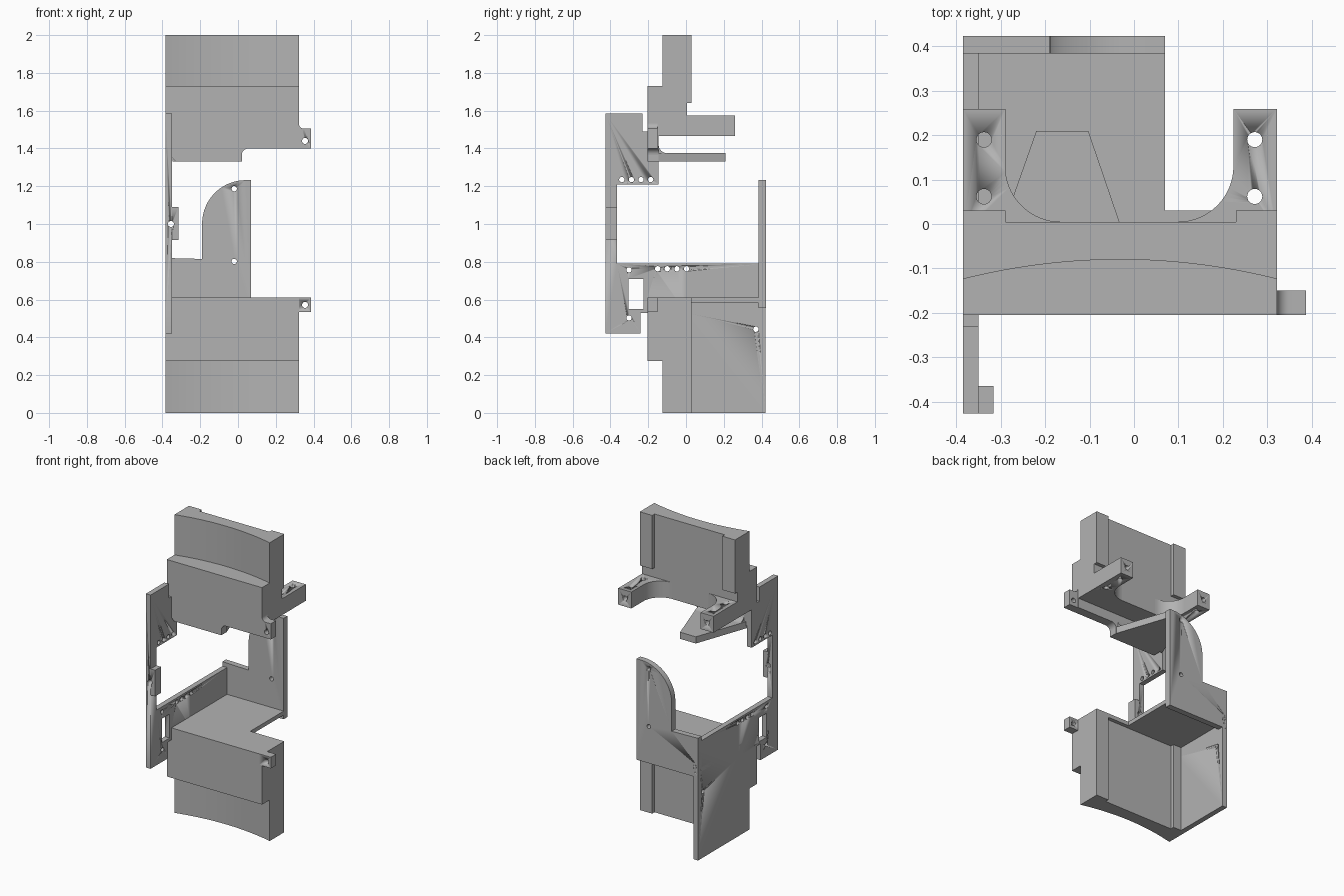
import bpy, bmesh, math
from mathutils import Vector

cube = bpy.data.objects.get("Cube")
if cube:
    bpy.data.objects.remove(cube, do_unlink=True)

grey = bpy.data.materials.new("plain grey")
grey.use_nodes = True
grey.diffuse_color = (0.45, 0.45, 0.45, 1)
grey.node_tree.nodes["Principled BSDF"].inputs["Base Color"].default_value = (0.45, 0.45, 0.45, 1)


def place(axis, a, b, depth):
    return Vector({"x": (depth, a, b), "y": (a, depth, b), "z": (a, b, depth)}[axis])


def prism(name, axis, outline, lo, hi):
    """Extrude a 2D outline along an axis."""
    bm = bmesh.new()
    face = bm.faces.new([bm.verts.new(place(axis, a, b, lo)) for a, b in outline])
    grown = bmesh.ops.extrude_face_region(bm, geom=[face])["geom"]
    shift = place(axis, 0, 0, hi - lo)
    bmesh.ops.translate(bm, vec=shift, verts=[v for v in grown if isinstance(v, bmesh.types.BMVert)])
    bmesh.ops.recalc_face_normals(bm, faces=bm.faces)
    mesh = bpy.data.meshes.new(name)
    bm.to_mesh(mesh)
    bm.free()
    mesh.materials.append(grey)
    ob = bpy.data.objects.new(name, mesh)
    bpy.context.collection.objects.link(ob)
    activate(ob)
    bpy.ops.object.shade_smooth_by_angle(angle=math.radians(30))
    return ob


def activate(ob):
    bpy.ops.object.select_all(action="DESELECT")
    ob.select_set(True)
    bpy.context.view_layer.objects.active = ob


def rect(a0, a1, b0, b1):
    return [(a0, b0), (a1, b0), (a1, b1), (a0, b1)]


def arc(ca, cb, r, start, end, steps=16):
    angles = [math.radians(start + (end - start) * i / steps) for i in range(steps + 1)]
    return [(ca + r * math.cos(t), cb + r * math.sin(t)) for t in angles]


def cut(ob, axis, outline, lo, hi):
    cutter = prism("cutter", axis, outline, lo, hi)
    cutter.hide_render = True
    mod = ob.modifiers.new("cut", "BOOLEAN")
    mod.operation, mod.solver, mod.object = "DIFFERENCE", "EXACT", cutter
    activate(ob)
    bpy.ops.object.modifier_apply(modifier=mod.name)
    bpy.data.objects.remove(cutter, do_unlink=True)


def drill(ob, axis, spots, r, lo, hi):
    for a, b in spots:
        cut(ob, axis, arc(a, b, r, 0, 345, 23), lo, hi)


L, R = -0.385, 0.322      # outer faces of the blocks
FRONT, BACK = -0.205, 0.005
MID, HALF = (L + R) / 2, (R - L) / 2

# Concave front plan shared by both blocks
hollow = [(MID + HALF * t / 12, -0.08 - 0.044 * (t / 12) ** 2) for t in range(-12, 13)]
hollow += [(R, BACK), (L, BACK)]

# Upper block
prism("upper_block_top", "z", hollow, 1.73, 2.0)
prism("upper_block_body", "z", rect(L, R, FRONT, BACK), 1.465, 1.73)
flange = [(-0.33, 1.33), (0.02, 1.33), (0.02, 1.365)]
flange += arc(0.055, 1.365, 0.035, 180, 90, 8)
flange += [(R, 1.40), (R, 1.48), (L, 1.48), (L, 1.44), (-0.35, 1.44), (-0.35, 1.35)]
prism("upper_front_flange", "y", flange, FRONT, -0.145)

# Lower block
prism("lower_block_base", "z", hollow, 0, 0.275)
prism("lower_block_body", "z", rect(L, R, FRONT, BACK), 0.275, 0.61)

# Back posts at both ends of each block
for side, x0, x1 in (("right", L, -0.29), ("left", 0.23, R)):
    prism("upper_post_" + side, "z", rect(x0, x1, -0.05, 0.03), 1.64, 2.0)
    prism("lower_post_" + side, "z", rect(x0, x1, -0.05, 0.03), 0, 0.6)

# Rear arms with curved roots
r = 0.125
for side, outer, inner, s in (("right", L, -0.29, 1), ("left", R, 0.224, -1)):
    root = arc(inner + s * r, BACK + r, r, 180 if s > 0 else 0, 270 if s > 0 else -90)
    plan = [(outer, -0.02), (outer, 0.259), (inner, 0.259)] + root + [(inner + s * r, -0.02)]
    arm = prism("rear_arm_" + side, "z", plan, 1.465, 1.575)
    middle = -0.338 if s > 0 else 0.272
    drill(arm, "z", [(middle, 0.062), (middle, 0.19)], 0.017, 1.4, 1.6)
    drill(arm, "y", [(middle, 1.52)], 0.016, 0.215, 0.3)

# Tapered tongue below the upper block, with a curved root
prism("tongue", "z", [(-0.347, -0.15), (0.02, -0.15), (-0.103, 0.21), (-0.22, 0.21)], 1.33, 1.375)
root = [(-0.15, 1.37), (-0.15, 1.42)] + arc(-0.1, 1.42, 0.045, 180, 270, 8) + [(-0.1, 1.37)]
prism("tongue_root", "x", root, -0.33, 0.005)

# Side lugs
for name, z0, z1, hole in (("upper", 1.40, 1.505, 1.44), ("lower", 0.535, 0.61, 0.572)):
    if name == "upper":
        shape = [(0.3, z0), (0.387, z0), (0.387, z1)] + [(0.35, z1)]
        shape += arc(0.35, z1 + 0.028, 0.028, 270, 180, 8) + [(0.3, z1 + 0.028)]
    else:
        shape = rect(0.3, 0.387, z0, z1)
    lug = prism(name + "_lug", "y", shape, FRONT, -0.15)
    drill(lug, "y", [(0.355, hole)], 0.016, -0.3, 0)

# Tall side plate, which also walls the lower bay
outline = [(-0.427, 0.42), (-0.24, 0.42), (-0.24, 0.53), (0, 0.53), (0, 0), (0.422, 0),
           (0.422, 0.79), (-0.365, 0.79), (-0.365, 1.21), (-0.145, 1.21), (-0.145, 1.49),
           (-0.23, 1.49), (-0.23, 1.585), (-0.427, 1.585)]
plate = prism("side_plate", "x", outline, L, -0.35)
cut(plate, "x", rect(-0.305, -0.225, 0.55, 0.71), -0.5, -0.3)
holes = [(-0.34 + 0.051 * i, 1.235) for i in range(4)]
holes += [(-0.15 + 0.051 * i, 0.763) for i in range(4)]
holes += [(-0.302, 0.757), (-0.302, 0.503), (0.37, 0.443)]
drill(plate, "x", holes, 0.014, -0.5, -0.3)

# Mounting boss on the side plate
boss = prism("plate_boss", "y", rect(-0.352, -0.316, 0.915, 1.09), -0.427, -0.365)
for part in (boss, plate):
    drill(part, "y", [(-0.355, 1.0)], 0.016, -0.5, -0.3)

# Bay roof
prism("bay_roof", "z", [(L, -0.1), (R, -0.1), (R, 0.03), (0.07, 0.03), (0.07, 0.4), (L, 0.4)], 0.583, 0.61)

# Rear plate with a rounded shoulder
shoulder = [(L, 0.555), (0.07, 0.555), (0.07, 1.232), (0.04, 1.232)]
shoulder += arc(0.04, 1.002, 0.23, 90, 180, 24) + [(-0.19, 0.815), (L, 0.82)]
rear = prism("rear_plate", "y", shoulder, 0.384, 0.423)
drill(rear, "y", [(-0.02, 1.187), (-0.02, 0.802)], 0.014, 0.3, 0.5)
drill(rear, "y", [(-0.36, 0.64), (-0.36, 0.6)], 0.01, 0.405, 0.5)
